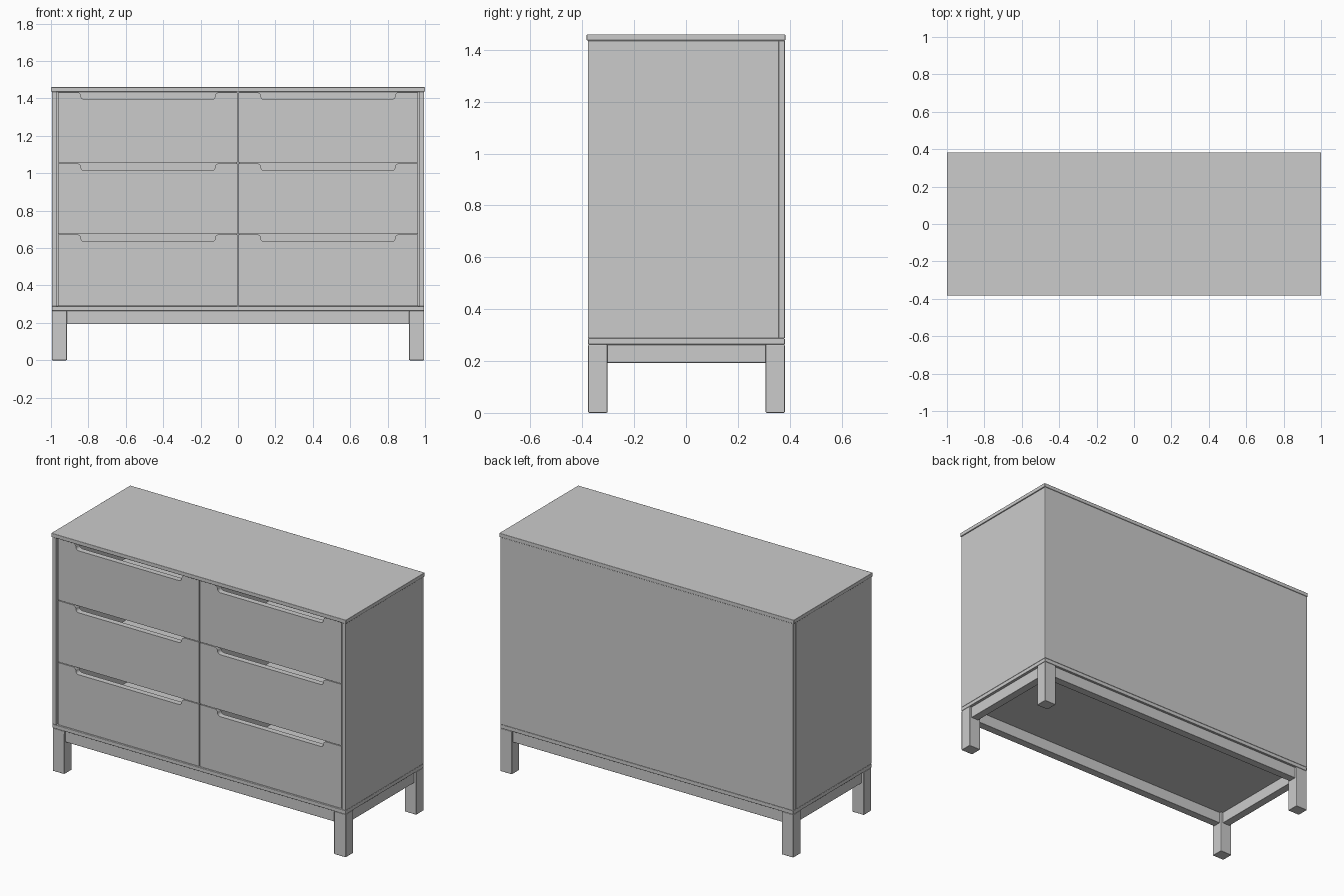
import bpy, bmesh, math
from mathutils import Vector

if "Cube" in bpy.data.objects:
    bpy.data.objects.remove(bpy.data.objects["Cube"])


def finish(name, bm, bevel):
    bmesh.ops.recalc_face_normals(bm, faces=bm.faces)
    mesh = bpy.data.meshes.new(name)
    bm.to_mesh(mesh)
    bm.free()
    ob = bpy.data.objects.new(name, mesh)
    bpy.context.collection.objects.link(ob)
    bpy.ops.object.select_all(action='DESELECT')
    ob.select_set(True)
    bpy.context.view_layer.objects.active = ob
    bpy.ops.object.shade_smooth_by_angle(angle=math.radians(35))
    if bevel:
        mod = ob.modifiers.new("soft_edges", 'BEVEL')
        mod.width = bevel
        mod.segments = 2
        mod.limit_method = 'ANGLE'
        mod.angle_limit = math.radians(50)
        mod.harden_normals = True
    return ob


def box(name, x, y, z, bevel=0.003):
    """Box from (min, max) ranges on each axis."""
    bm = bmesh.new()
    bmesh.ops.create_cube(bm, size=1)
    lo, hi = Vector((x[0], y[0], z[0])), Vector((x[1], y[1], z[1]))
    for v in bm.verts:
        v.co = (lo + hi) / 2 + v.co * (hi - lo)
    return finish(name, bm, bevel)


def span(a, b, side):
    """Range a..b on the right, mirrored for side = -1."""
    return tuple(sorted((a * side, b * side)))


def arc(cx, cz, r, a0, a1, n=6):
    steps = [math.radians(a0 + (a1 - a0) * i / n) for i in range(n + 1)]
    return [(cx + r * math.cos(a), cz + r * math.sin(a)) for a in steps]


def drawer_front(name, side, z0, z1):
    """Flat panel with a rounded finger notch along its top edge."""
    x0, x1, r = 0.003, 0.962, 0.019
    n0, n1 = 0.103, 0.859
    left = arc(n0, z1 - r, r, 90, 0) + arc(n0 + 2 * r, z1 - r, r, 180, 270)
    right = [(n0 + n1 - x, z) for x, z in reversed(left)]
    outline = [(x0, z0), (x0, z1)] + left + right + [(x1, z1), (x1, z0)]
    # drop the doubled points where the two arcs meet
    outline = [p for i, p in enumerate(outline)
               if i == 0 or math.dist(p, outline[i - 1]) > 1e-5]
    bm = bmesh.new()
    face = bm.faces.new([bm.verts.new((x * side, -0.372, z)) for x, z in outline])
    geom = bmesh.ops.extrude_face_region(bm, geom=[face])["geom"]
    for v in geom:
        if isinstance(v, bmesh.types.BMVert):
            v.co.y += 0.035
    return finish(name, bm, 0)


# Cabinet shell
box("top_panel", (-1, 1), (-0.383, 0.383), (1.436, 1.46))
box("bottom_panel", (-0.995, 0.995), (-0.378, 0.381), (0.264, 0.288))
box("back_panel", (-0.995, 0.995), (0.357, 0.381), (0.288, 1.436), 0.002)
box("centre_divider", (-0.01, 0.01), (-0.335, 0.357), (0.288, 1.436), 0)

rows = [(0.291, 0.672), (0.676, 1.052), (1.056, 1.432)]
for side, label in ((-1, "left"), (1, "right")):
    box(f"{label}_side_panel", span(0.97, 0.995, side), (-0.378, 0.357), (0.288, 1.436), 0.002)

    # Drawers: notched front with an open box behind it
    for i, (z0, z1) in enumerate(rows, 1):
        tag = f"{label}_drawer_{i}"
        drawer_front(f"{tag}_front", side, z0, z1)
        zb = (z0 + 0.01, z1 - 0.06)
        y = (-0.337, 0.34)
        box(f"{tag}_base", span(0.02, 0.955, side), y, (zb[0], zb[0] + 0.012), 0)
        box(f"{tag}_inner_wall", span(0.02, 0.035, side), y, zb, 0)
        box(f"{tag}_outer_wall", span(0.94, 0.955, side), y, zb, 0)
        box(f"{tag}_rear_wall", span(0.035, 0.94, side), (0.325, 0.34), zb, 0)

    # Legs and the side rails between them
    for ya, yb, end in ((-0.377, -0.303, "front"), (0.307, 0.381, "back")):
        box(f"{end}_{label}_leg", span(0.915, 0.995, side), (ya, yb), (0, 0.264), 0.004)
    box(f"{label}_rail", span(0.93, 0.98, side), (-0.305, 0.309), (0.193, 0.264))

# Long rails
box("front_rail", (-0.917, 0.917), (-0.365, -0.315), (0.193, 0.264))
box("back_rail", (-0.917, 0.917), (0.319, 0.369), (0.193, 0.264))
